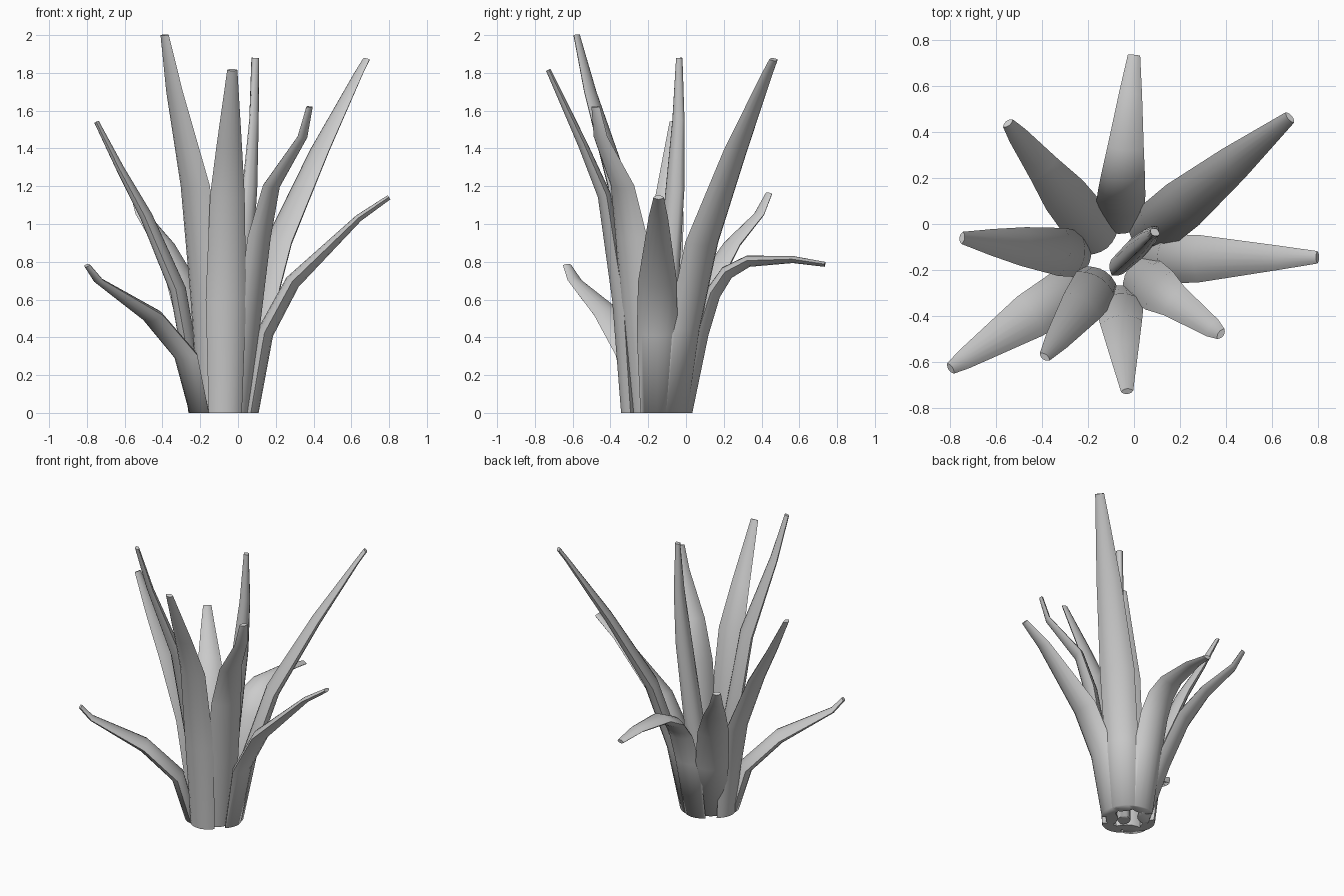
import bpy, bmesh
from mathutils import Vector

if "Cube" in bpy.data.objects:
    bpy.data.objects.remove(bpy.data.objects["Cube"])

CENTRE = Vector((-0.08, -0.155, 0))
# half width of a leaf along its length
WIDTH = [(0, .088), (.3, .108), (.55, .102), (.85, .054), (1, .027)]
# lens section: (fraction of half width, offset towards the outside)
SECTION = [(-1, -.008), (-.75, .014), (-.4, .028), (0, .034), (.4, .028), (.75, .014),
           (1, -.008), (.7, -.026), (.35, -.038), (0, -.042), (-.35, -.038), (-.7, -.026)]


def width_at(s):
    for (a, wa), (b, wb) in zip(WIDTH, WIDTH[1:]):
        if s <= b + 1e-6:
            return wa + (wb - wa) * (s - a) / (b - a)
    return WIDTH[-1][1]


def leaf(name, tip, path, root=0.155, scale=1.0, thick=1.0, start=None, facing=None):
    """path: (fraction from base to tip in plan, height)"""
    tip = Vector((*tip, 0))
    out = Vector((*facing, 0)).normalized() if facing else (tip - CENTRE).normalized()
    base = Vector((*start, 0)) if start else CENTRE + out * root
    pts = [base.lerp(tip, f) + Vector((0, 0, z)) for f, z in path]
    side = Vector((-out.y, out.x, 0))
    dist = [0]
    for a, b in zip(pts, pts[1:]):
        dist.append(dist[-1] + (b - a).length)
    bm = bmesh.new()
    rings = []
    last = len(pts) - 1
    for i, p in enumerate(pts):
        t = Vector((0, 0, 1))
        if i:
            t = (p - pts[i - 1]).normalized()
            if i < last:
                t += (pts[i + 1] - p).normalized()
        n = side.cross(t).normalized()
        s = dist[i] / dist[-1]
        w = width_at(s) * scale
        k = max(.36, w / .1) * thick * (1.15 - .2 * s)
        rings.append([bm.verts.new(p + side * u * w + n * v * k) for u, v in SECTION])
    m = len(SECTION)
    for a, b in zip(rings, rings[1:]):
        for j in range(m):
            bm.faces.new((a[j], a[(j + 1) % m], b[(j + 1) % m], b[j]))
    bm.faces.new(rings[0][::-1])
    bm.faces.new(rings[-1])
    bmesh.ops.recalc_face_normals(bm, faces=bm.faces)
    me = bpy.data.meshes.new(name)
    bm.to_mesh(me)
    bm.free()
    ob = bpy.data.objects.new(name, me)
    bpy.context.collection.objects.link(ob)
    bpy.ops.object.select_all(action='DESELECT')
    ob.select_set(True)
    bpy.context.view_layer.objects.active = ob
    bpy.ops.object.shade_smooth_by_angle(angle=1.4)


# outer leaves, going round the clump
leaf("leaf_back_drooping", (0, .735),
     [(0, 0), (.11, .42), (.2, .63), (.3, .74), (.45, .80), (.77, .81), (1, .785)])
leaf("leaf_back_right", (.68, .465),
     [(0, 0), (.1, .45), (.28, .9), (.62, 1.39), (.94, 1.8), (1, 1.87)], scale=1.08)
leaf("leaf_right", (.8, -.145), [(0, 0), (.1, .42), (.3, .69), (.78, 1.03), (1, 1.14)])
leaf("leaf_front_right", (.38, -.48),
     [(0, 0), (.14, .5), (.29, .93), (.46, 1.2), (.9, 1.46), (1, 1.62)], root=.11)
leaf("leaf_front", (-.03, -.73), [(0, 0), (.1, .6), (.3, 1.15), (.57, 1.42), (1, 1.815)])
leaf("leaf_front_left_tall", (-.39, -.58),
     [(0, 0), (.1, .6), (.35, 1.2), (.79, 1.7), (1, 2)], root=.11)
leaf("leaf_front_left_low", (-.8, -.63), [(0, 0), (.12, .3), (.42, .51), (.9, .7), (1, .78)])
leaf("leaf_left", (-.75, -.06),
     [(0, 0), (.06, .3), (.18, .65), (.5, 1.04), (.76, 1.29), (1, 1.54)], root=.15)
leaf("leaf_back_left", (-.55, .44),
     [(0, 0), (.2, .4), (.4, .7), (.62, .89), (.9, 1.05), (1, 1.16)], root=.105)
# narrow upright leaf in the middle
leaf("leaf_centre", (.093, -.037), [(0, 0), (.5, .6), (.82, 1.18), (.96, 1.55), (1, 1.88)],
     scale=.65, thick=1.7, start=(-.06, -.18), facing=(1, -.6))
